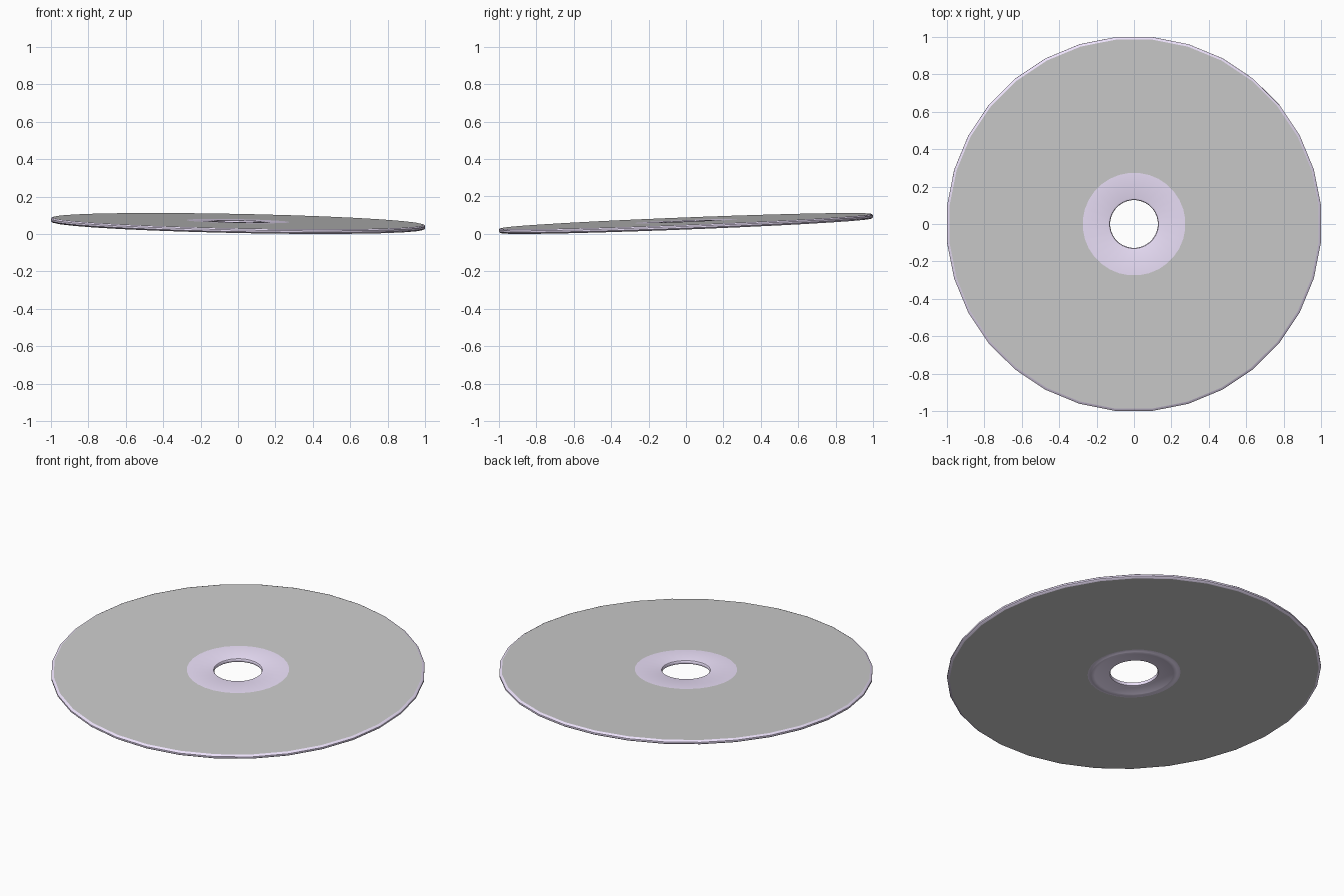
import bpy, bmesh, math
from mathutils import Matrix, Vector

if "Cube" in bpy.data.objects:
    bpy.data.objects.remove(bpy.data.objects["Cube"])

SIDES = 32
T = 0.0125                      # half thickness
R = 1.0 / math.cos(math.pi / SIDES)

lilac = bpy.data.materials.new("lilac_plastic")
lilac.diffuse_color = (0.85, 0.76, 0.97, 1)
lilac.use_nodes = True
lilac.node_tree.nodes["Principled BSDF"].inputs["Base Color"].default_value = lilac.diffuse_color

# Tilt: the disc leans down towards the front right
normal = Vector((0.02, -0.039, 1)).normalized()
tilt = Vector((0, 0, 1)).rotation_difference(normal).to_matrix().to_4x4()


def revolve(name, profile, mat=None, sides=SIDES):
    """Spin an open (radius, z) profile about the disc axis."""
    bm = bmesh.new()
    rings = []
    for r, z in profile:
        ring = []
        for i in range(sides):
            a = 2 * math.pi * (i + 0.5) / sides
            ring.append(bm.verts.new((r * math.cos(a), r * math.sin(a), z)))
        rings.append(ring)
    for a, b in zip(rings, rings[1:]):
        for i in range(sides):
            j = (i + 1) % sides
            bm.faces.new((a[i], a[j], b[j], b[i]))
    bm.transform(tilt)
    me = bpy.data.meshes.new(name)
    bm.to_mesh(me)
    bm.free()
    ob = bpy.data.objects.new(name, me)
    bpy.context.collection.objects.link(ob)
    if mat:
        me.materials.append(mat)
    bpy.context.view_layer.objects.active = ob
    ob.select_set(True)
    bpy.ops.object.shade_smooth_by_angle(angle=math.radians(40))
    ob.select_set(False)
    return ob


parts = [
    # Rounded outer edge
    revolve("outer_rim", [(R - 0.013, -T), (R - 0.004, -T + 0.004), (R, -T + 0.008),
                          (R, T - 0.008), (R - 0.004, T - 0.004), (R - 0.013, T)], lilac),
    # Grey recording surfaces
    revolve("top_surface", [(R - 0.013, T), (0.275, T)]),
    revolve("bottom_surface", [(0.25, -T), (R - 0.013, -T)]),
    # Clear centre with rounded hole and raised stacking ring underneath
    revolve("hub", [(0.275, T), (0.14, T), (0.131, T - 0.003), (0.128, T - 0.008),
                    (0.128, -T + 0.008), (0.131, -T + 0.003), (0.14, -T),
                    (0.205, -T), (0.212, -T - 0.004), (0.222, -T - 0.005),
                    (0.232, -T - 0.004), (0.24, -T), (0.25, -T)], lilac),
]

# Orient every part outward: each profile runs so the faces may need flipping
for ob in parts:
    bm = bmesh.new()
    bm.from_mesh(ob.data)
    if ob.name in ("top_surface", "hub"):
        bm.normal_update()
        flip = [f for f in bm.faces][0].normal.dot(normal) < 0
    elif ob.name == "bottom_surface":
        bm.normal_update()
        flip = [f for f in bm.faces][0].normal.dot(normal) > 0
    else:
        bm.normal_update()
        f = bm.faces[:][2 * SIDES]
        flip = f.normal.dot(f.calc_center_median()) < 0
    if flip:
        bmesh.ops.reverse_faces(bm, faces=bm.faces[:])
    bm.to_mesh(ob.data)
    bm.free()

# Rest on the ground
low = min(v.co.z for ob in parts for v in ob.data.vertices)
for ob in parts:
    ob.data.transform(Matrix.Translation((0, 0, -low)))
